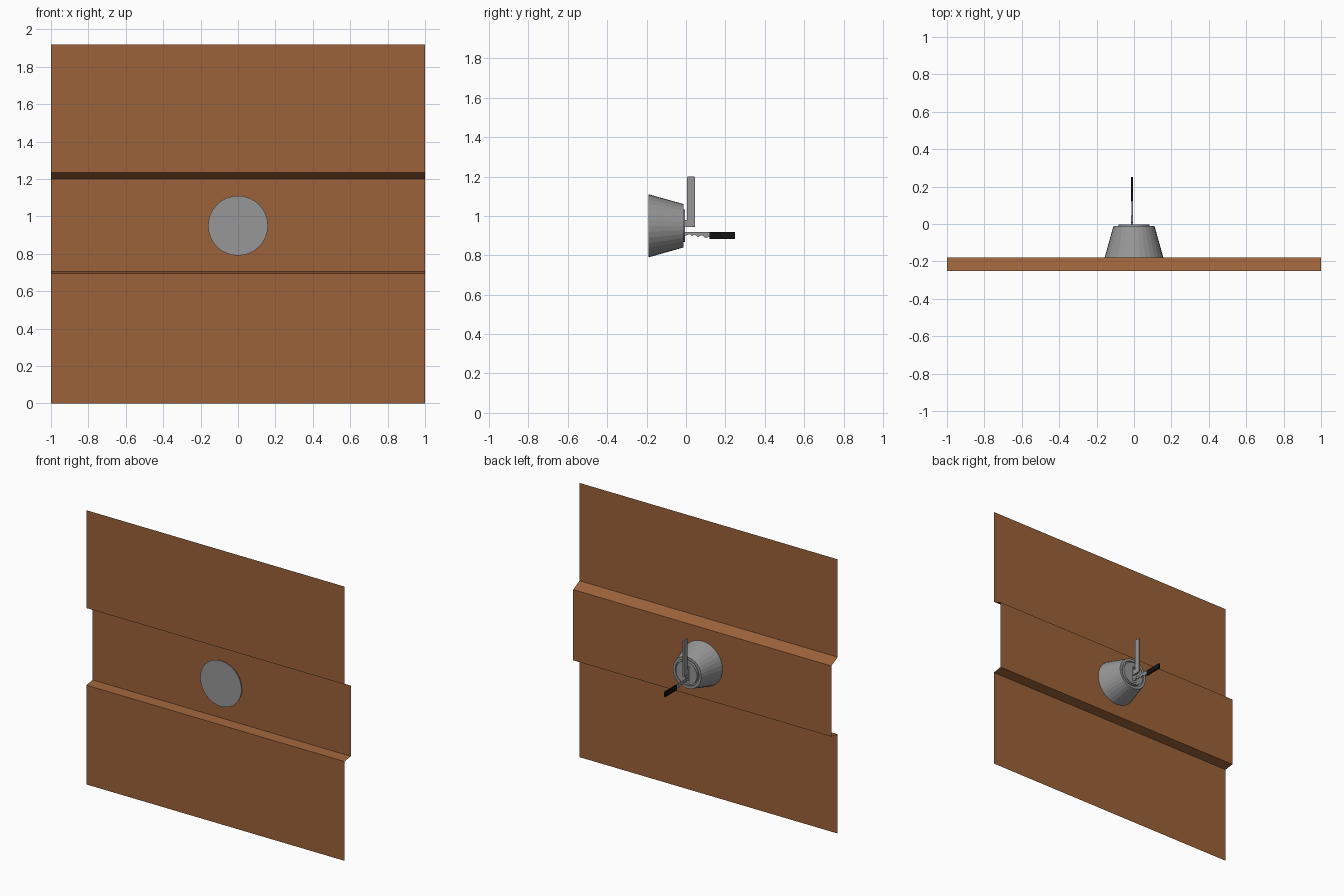
import bpy, bmesh, math

if "Cube" in bpy.data.objects:
    bpy.data.objects.remove(bpy.data.objects["Cube"])


def material(name, r, g, b):
    m = bpy.data.materials.new(name)
    m.diffuse_color = (r, g, b, 1)
    m.use_nodes = True
    m.node_tree.nodes["Principled BSDF"].inputs["Base Color"].default_value = m.diffuse_color
    return m


BROWN = material("wood_brown", 0.33, 0.122, 0.042)
GREY = material("metal_grey", 0.31, 0.31, 0.31)
BLACK = material("grip_black", 0.006, 0.006, 0.006)


def finish(name, bm, mat, normals=True):
    if normals:
        bmesh.ops.recalc_face_normals(bm, faces=bm.faces)
    me = bpy.data.meshes.new(name)
    bm.to_mesh(me)
    bm.free()
    me.materials.append(mat)
    ob = bpy.data.objects.new(name, me)
    bpy.context.collection.objects.link(ob)
    return ob


def side_plate(name, outline, x, width, mat):
    """Extrude a (y, z) outline along x."""
    bm = bmesh.new()
    f = bm.faces.new([bm.verts.new((x - width / 2, y, z)) for y, z in outline])
    ext = bmesh.ops.extrude_face_region(bm, geom=[f])["geom"]
    bmesh.ops.translate(bm, vec=(width, 0, 0),
                        verts=[v for v in ext if isinstance(v, bmesh.types.BMVert)])
    return finish(name, bm, mat)


# Door panel: a thin sheet whose middle band is stepped backwards
bm = bmesh.new()
profile = [(-0.25, 0), (-0.25, 0.695), (-0.18, 0.705),
           (-0.18, 1.20), (-0.25, 1.235), (-0.25, 1.92)]
rows = [[bm.verts.new((x, y, z)) for x in (-1, 1)] for y, z in profile]
for a, b in zip(rows, rows[1:]):
    bm.faces.new((a[0], a[1], b[1], b[0]))
finish("door_panel", bm, BROWN, False)

# Lock body: tapered turned shape with a groove around the centre plug
N, CZ = 32, 0.95
turned = [(0.16, -0.19), (0.11, -0.012), (0.092, -0.012), (0.092, -0.022),
          (0.082, -0.022), (0.082, -0.004)]
bm = bmesh.new()
rings = [[bm.verts.new((r * math.cos(2 * math.pi * i / N), y,
                        CZ + r * math.sin(2 * math.pi * i / N))) for i in range(N)]
         for r, y in turned]
for a, b in zip(rings, rings[1:]):
    for i in range(N):
        j = (i + 1) % N
        bm.faces.new((a[i], a[j], b[j], b[i]))
bm.faces.new(rings[0])
bm.faces.new(rings[-1])
lock = finish("lock_body", bm, GREY)

# Keyway slot cut into the plug
cutter = side_plate("keyway_cutter", [(-0.08, 0.885), (0.05, 0.885), (0.05, 1.0), (-0.08, 1.0)],
                    -0.008, 0.026, GREY)
cutter.hide_render = True
cutter.hide_set(True)
mod = lock.modifiers.new("keyway", "BOOLEAN")
mod.operation = "DIFFERENCE"
mod.solver = "EXACT"
mod.object = cutter

# Tension wrench: upright bar with a short foot in the keyway
side_plate("tension_wrench", [(-0.06, 0.945), (0.045, 0.945), (0.045, 1.197), (0.042, 1.20),
                              (0.008, 1.20), (0.005, 1.197), (0.005, 0.98), (-0.06, 0.98)],
           -0.01, 0.01, GREY)

# Pick blade with a wavy lower edge, and its dark grip
wave = [(-0.06, 0.897), (-0.03, 0.908), (-0.01, 0.898), (0.02, 0.908), (0.03, 0.898),
        (0.045, 0.905), (0.06, 0.893), (0.08, 0.903), (0.1, 0.888), (0.122, 0.895)]
side_plate("pick_blade", wave + [(0.122, 0.918), (-0.06, 0.918)], -0.01, 0.008, GREY)
side_plate("pick_grip", [(0.12, 0.882), (0.25, 0.882), (0.25, 0.918), (0.12, 0.918)],
           -0.01, 0.01, BLACK)
